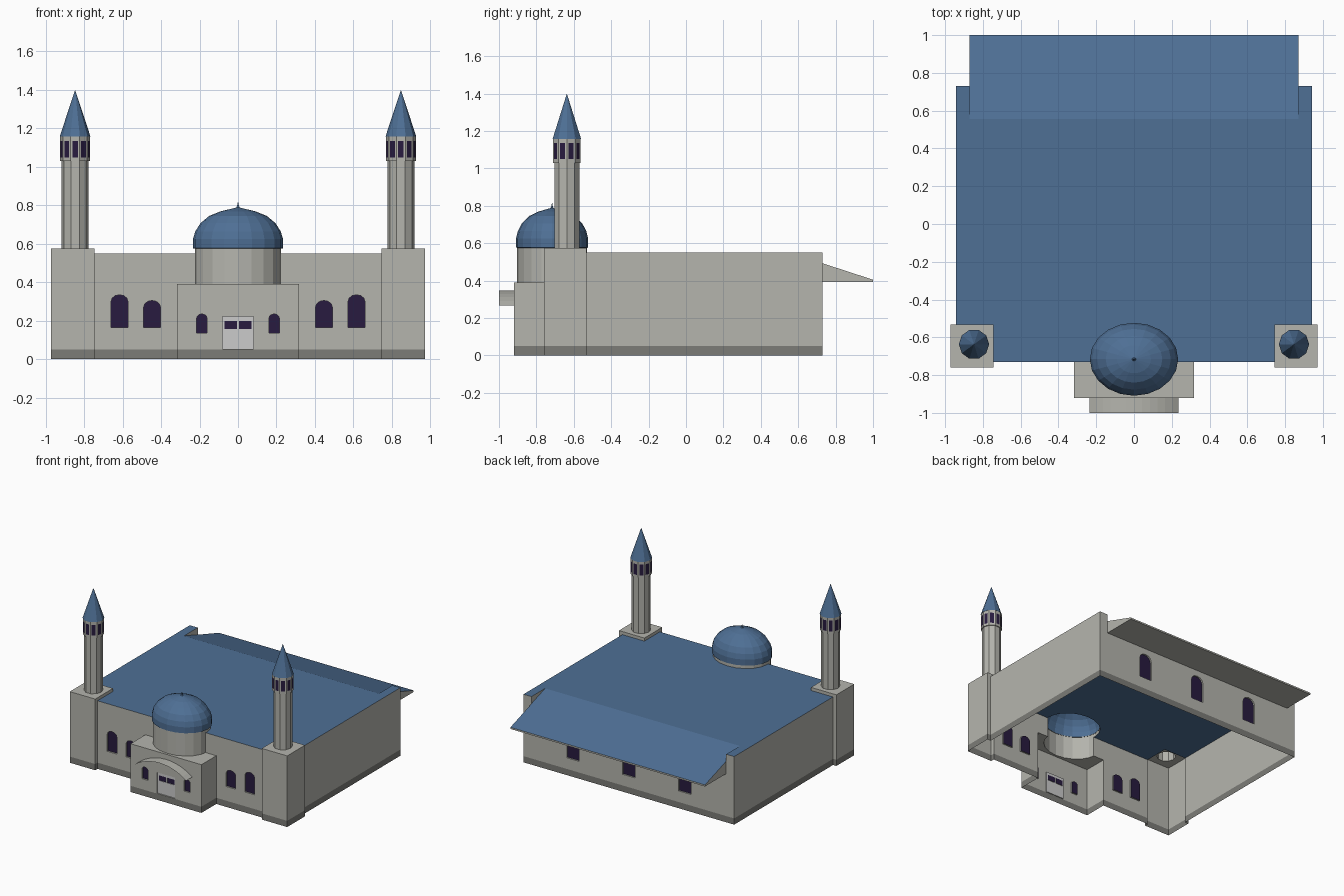
import bpy, bmesh, math

if "Cube" in bpy.data.objects:
    bpy.data.objects.remove(bpy.data.objects["Cube"])


def material(name, rgb):
    m = bpy.data.materials.new(name)
    m.diffuse_color = (*rgb, 1)
    m.use_nodes = True
    m.node_tree.nodes["Principled BSDF"].inputs["Base Color"].default_value = m.diffuse_color
    return m


MATS = [material("wall", (0.46, 0.46, 0.42)), material("plinth", (0.20, 0.20, 0.185)),
        material("roof_blue", (0.077, 0.16, 0.30)), material("glass", (0.021, 0.011, 0.05)),
        material("door_panel", (0.59, 0.59, 0.59))]
WALL, BASE, BLUE, GLASS, DOOR = range(5)


def finish(name, bm):
    me = bpy.data.meshes.new(name)
    bm.to_mesh(me)
    bm.free()
    for m in MATS:
        me.materials.append(m)
    ob = bpy.data.objects.new(name, me)
    bpy.context.collection.objects.link(ob)
    return ob


def prism(name, pts, axis, lo, hi, mat=WALL, cap=None):
    """Extrude a 2D outline along an axis (0=x, 1=y, 2=z)."""
    bm = bmesh.new()
    rings = []
    for t in (lo, hi):
        ring = []
        for p in pts:
            c = list(p)
            c.insert(axis, t)
            ring.append(bm.verts.new(c))
        rings.append(ring)
    a, b = rings
    n = len(pts)
    for i in range(n):
        j = (i + 1) % n
        bm.faces.new((a[i], a[j], b[j], b[i])).material_index = mat
    for r in rings:
        bm.faces.new(r).material_index = mat if cap is None else cap
    bmesh.ops.recalc_face_normals(bm, faces=bm.faces)
    return finish(name, bm)


def rect(x0, x1, y0, y1):
    return [(x0, y0), (x1, y0), (x1, y1), (x0, y1)]


def box(name, x0, x1, y0, y1, z0, z1):
    return prism(name, rect(x0, x1, y0, y1), 2, z0, z1)


def ngon(cx, cy, rx, ry, n):
    return [(cx + rx * math.cos(2 * math.pi * i / n), cy + ry * math.sin(2 * math.pi * i / n))
            for i in range(n)]


def lathe(profile, n, cx, cy, squash=1.0, mat=WALL):
    """Open flat-faced shell from (radius, z) rings."""
    bm = bmesh.new()
    rings = [[bm.verts.new((x, y, z)) for x, y in ngon(cx, cy, r, r * squash, n)]
             for r, z in profile]
    for a, b in zip(rings, rings[1:]):
        for i in range(n):
            j = (i + 1) % n
            bm.faces.new((a[i], a[j], b[j], b[i])).material_index = mat
    bmesh.ops.remove_doubles(bm, verts=bm.verts, dist=1e-5)
    return bm


def boolean(target, tool, op):
    mod = target.modifiers.new("bool", 'BOOLEAN')
    mod.operation, mod.solver, mod.object = op, 'EXACT', tool
    mod.material_mode = 'INDEX'
    bpy.context.view_layer.objects.active = target
    bpy.ops.object.modifier_apply(modifier=mod.name)
    bpy.data.objects.remove(tool)


def arch(cx, w, z0, z1):
    """Window outline with a rounded head."""
    h, rise = w / 2, w * 0.4
    head = [(cx + h * math.cos(t), z1 - rise + rise * math.sin(t))
            for t in [math.pi * k / 6 for k in range(7)]]
    return [(cx - h, z0), (cx + h, z0)] + head


CY = -0.716   # dome centre
TX, TY = 0.847, -0.637   # minaret centre

# Hall with rear eave, the sloped rear roof cut through both
shell = box("building_shell", -0.942, 0.942, -0.73, 0.73, 0, 0.55)
boolean(shell, prism("eave", [(0.6, 0.392), (1.0, 0.392), (1.0, 0.45), (0.6, 0.54)],
                     0, -0.87, 0.87), 'UNION')
boolean(shell, prism("slope_cut", [(0.555, 0.55), (0.555, 0.7), (1.1, 0.7), (1.1, 0.3724)],
                     0, -0.871, 0.871), 'DIFFERENCE')

# Entrance block, drum, corner towers and minaret shafts
boolean(shell, box("porch", -0.317, 0.317, -0.92, -0.6, 0, 0.39), 'UNION')
boolean(shell, prism("drum", ngon(0, CY, 0.224, 0.187, 20), 2, 0.2, 0.58), 'UNION')
for s in (-1, 1):
    xa, xb = sorted((s * 0.745, s * 0.972))
    boolean(shell, box("tower", xa, xb, -0.76, -0.532, 0, 0.575), 'UNION')
    boolean(shell, prism("shaft", ngon(s * TX, TY, 0.07, 0.07, 10), 2, 0.4, 1.035), 'UNION')

# Recessed windows: (centre x, width, bottom, top, cut from y, cut to y)
windows = [(0, 0.11, 0.14, 0.345, 0.718, 0.8)]
for s in (-1, 1):
    windows += [(s * 0.616, 0.088, 0.165, 0.335, -0.8, -0.718),
                (s * 0.447, 0.088, 0.165, 0.305, -0.8, -0.718),
                (s * 0.188, 0.054, 0.135, 0.235, -0.97, -0.908),
                (s * 0.5, 0.11, 0.14, 0.345, 0.718, 0.8)]
for cx, w, z0, z1, y0, y1 in windows:
    boolean(shell, prism("window_cut", arch(cx, w, z0, z1), 1, y0, y1, WALL, GLASS), 'DIFFERENCE')

# Recessed door with two panes
boolean(shell, prism("door_cut", rect(-0.081, 0.081, 0.052, 0.222), 1, -0.97, -0.912,
                     WALL, DOOR), 'DIFFERENCE')
for s in (-1, 1):
    xa, xb = sorted((s * 0.005, s * 0.069))
    boolean(shell, prism("pane_cut", rect(xa, xb, 0.156, 0.198), 1, -0.97, -0.908,
                         DOOR, GLASS), 'DIFFERENCE')

# Open the underside, mark the plinth band and colour the roof
bm = bmesh.new()
bm.from_mesh(shell.data)
bmesh.ops.bisect_plane(bm, geom=bm.verts[:] + bm.edges[:] + bm.faces[:],
                       plane_co=(0, 0, 0.05), plane_no=(0, 0, 1))
bm.normal_update()
gone = []
for f in bm.faces:
    zs = [v.co.z for v in f.verts]
    if max(zs) < 0.001 or min(zs) > 1.03 or (min(zs) > 0.578 and max(zs) < 0.582):
        gone.append(f)
    elif max(zs) < 0.051:
        f.material_index = BASE
    elif f.normal.z > 0.5 and min(zs) > 0.395 and max(zs) < 0.56:
        f.material_index = BLUE
bmesh.ops.delete(bm, geom=gone, context='FACES')
bm.to_mesh(shell.data)
bm.free()

# Dome with finial
finish("dome", lathe([(0.222, 0.575), (0.234, 0.577), (0.234, 0.625), (0.222, 0.665), (0.195, 0.707),
                      (0.15, 0.745), (0.09, 0.769), (0.04, 0.781), (0.01, 0.788),
                      (0.005, 0.797), (0, 0.822)], 20, 0, CY, 0.825, BLUE))

# Minaret galleries with dark slots, and spires
for s, side in ((-1, "left"), (1, "right")):
    bm = lathe([(0.068, 1.03), (0.078, 1.03), (0.078, 1.04), (0.078, 1.145), (0.078, 1.16)],
               10, s * TX, TY)
    bm.normal_update()
    slots = [f for f in bm.faces if 1.08 < f.calc_center_median().z < 1.1]
    bmesh.ops.inset_individual(bm, faces=slots, thickness=0.0135)
    for f in slots:
        f.material_index = GLASS
    finish(side + "_minaret_gallery", bm)
    finish(side + "_spire", lathe([(0.07, 1.158), (0.08, 1.158), (0, 1.4)], 10,
                                  s * TX, TY, 1, BLUE))

# Thin arched canopy over the entrance
bm = bmesh.new()
R = (0.235 ** 2 + 0.08 ** 2) / 0.16
half = math.asin(0.235 / R)
rows = []
for k in range(13):
    a = half * (k / 6 - 1)
    x, z = R * math.sin(a), 0.348 - R + R * math.cos(a)
    rows.append([bm.verts.new((x, y, z)) for y in (-1.0, -0.92)])
for p, q in zip(rows, rows[1:]):
    bm.faces.new((p[1], q[1], q[0], p[0]))
finish("canopy", bm)
